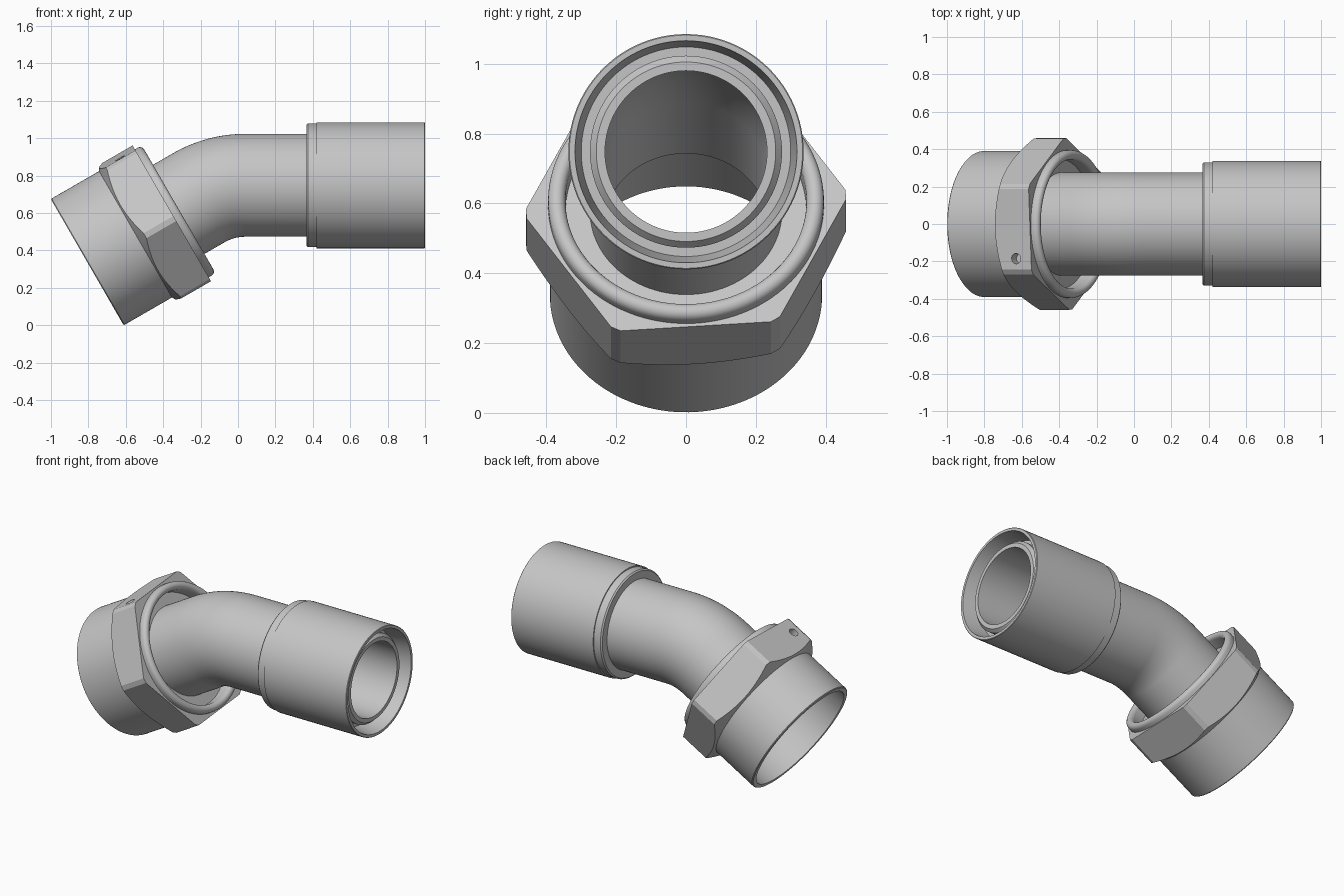
import bpy, bmesh, math
from mathutils import Matrix, Vector

if "Cube" in bpy.data.objects:
    bpy.data.objects.remove(bpy.data.objects["Cube"])

metal = bpy.data.materials.new("plain grey metal")
metal.diffuse_color = (0.56, 0.56, 0.56, 1)
metal.use_nodes = True
metal.node_tree.nodes["Principled BSDF"].inputs["Base Color"].default_value = metal.diffuse_color

TILT = math.radians(30)
PIPE_Z = 0.748
# Nut frame: local x runs along the tilted axis, origin at the open end
NUT = Matrix.Translation((-0.806, 0, 0.337)) @ Matrix.Rotation(-TILT, 4, 'Y')
SLEEVE = Matrix.Translation((0, 0, PIPE_Z))


def skin(name, rings, close=True):
    """Join equal-length rings of points into a closed skin."""
    bm = bmesh.new()
    rows = [[bm.verts.new(p) for p in ring] for ring in rings]
    n = len(rows[0])
    for i in range(len(rows) if close else len(rows) - 1):
        a, b = rows[i], rows[(i + 1) % len(rows)]
        for j in range(n):
            k = (j + 1) % n
            bm.faces.new((a[j], a[k], b[k], b[j]))
    bmesh.ops.recalc_face_normals(bm, faces=bm.faces)
    mesh = bpy.data.meshes.new(name)
    bm.to_mesh(mesh)
    bm.free()
    mesh.materials.append(metal)
    obj = bpy.data.objects.new(name, mesh)
    bpy.context.collection.objects.link(obj)
    return obj


def activate(obj):
    bpy.ops.object.select_all(action='DESELECT')
    obj.select_set(True)
    bpy.context.view_layer.objects.active = obj


def smooth(obj):
    activate(obj)
    bpy.ops.object.shade_smooth_by_angle(angle=math.radians(25))


def lathe(name, profile, angles, matrix):
    """Turn profile(angle) -> [(along, radius)] round the local x axis."""
    rings = [[matrix @ Vector((t, r * math.cos(a), r * math.sin(a)))
              for t, r in profile(a)] for a in angles]
    return skin(name, rings)


# Hexagonal nut with threaded collar, chamfer, lip and recess
FLAT, CORNER, TWIST = 0.405, 0.459, math.radians(4)
edge = math.acos(FLAT / CORNER)
offsets = [edge * k / 10 for k in range(-10, 11)]
nut_angles = [TWIST + math.radians(30 + 60 * s) + o for s in range(6) for o in offsets]
lip = [(0.54 + 0.025 * math.sin(math.pi * k / 10),
        0.37 + 0.025 * math.cos(math.pi * k / 10)) for k in range(11)]


def nut_profile(a):
    off = (a - TWIST) % math.radians(60) - math.radians(30)
    h = min(CORNER, FLAT / math.cos(off))
    return ([(0, 0.36), (0, 0.385), (0.005, 0.39), (0.298, 0.39),
             (0.306 + (h - FLAT) * 0.6, h), (0.522, h), (0.522, 0.395)] + lip
            + [(0.48, 0.345), (0.48, 0.25), (0.41, 0.25), (0.41, 0.36)])


nut = lathe("hex_nut", nut_profile, nut_angles, NUT)

# Small drilled hole in the upper flat
bpy.ops.mesh.primitive_cylinder_add(vertices=32, radius=0.028, depth=0.14)
drill = bpy.context.object
drill.name = "hole_cutter"
drill.hide_render = True
drill.matrix_world = NUT @ Matrix.Translation((0.43, -0.185, 0.41))
bpy.context.view_layer.update()
mod = nut.modifiers.new("hole", 'BOOLEAN')
mod.object = drill
mod.operation = 'DIFFERENCE'
mod.solver = 'EXACT'
activate(nut)
bpy.ops.object.modifier_apply(modifier=mod.name)
bpy.data.objects.remove(drill)
smooth(nut)

# Bent pipe: straight, 30 degree bend, straight
BEND_R, BEND_X = 0.5, 0.04
path = [(NUT @ Vector((0.41, 0, 0)), TILT)]
for k in range(24, -1, -1):
    a = TILT * k / 24
    path.append((Vector((BEND_X - BEND_R * math.sin(a), 0,
                         PIPE_Z - BEND_R * (1 - math.cos(a)))), a))
path.append((Vector((0.94, 0, PIPE_Z)), 0))


def pipe_ring(centre, tilt, r, n=96):
    up = Vector((-math.sin(tilt), 0, math.cos(tilt)))
    side = Vector((0, 1, 0))
    return [centre + side * r * math.cos(2 * math.pi * j / n)
            + up * r * math.sin(2 * math.pi * j / n) for j in range(n)]


rim = Vector((0.96, 0, PIPE_Z))
rings = [pipe_ring(c, a, 0.275) for c, a in path]
rings += [pipe_ring(rim, 0, 0.257), pipe_ring(rim, 0, 0.232)]
rings += [pipe_ring(c, a, 0.232) for c, a in reversed(path)]
smooth(skin("bent_pipe", rings))

# Press sleeve with a stepped shoulder and open recessed mouth
sleeve_profile = [(0.365, 0.26), (0.365, 0.322), (0.373, 0.33), (0.42, 0.33),
                  (0.42, 0.337), (0.997, 0.337), (1.0, 0.334), (1.0, 0.318),
                  (0.88, 0.30), (0.88, 0.26)]
round_angles = [2 * math.pi * j / 96 for j in range(96)]
smooth(lathe("press_sleeve", lambda a: sleeve_profile, round_angles, SLEEVE))
